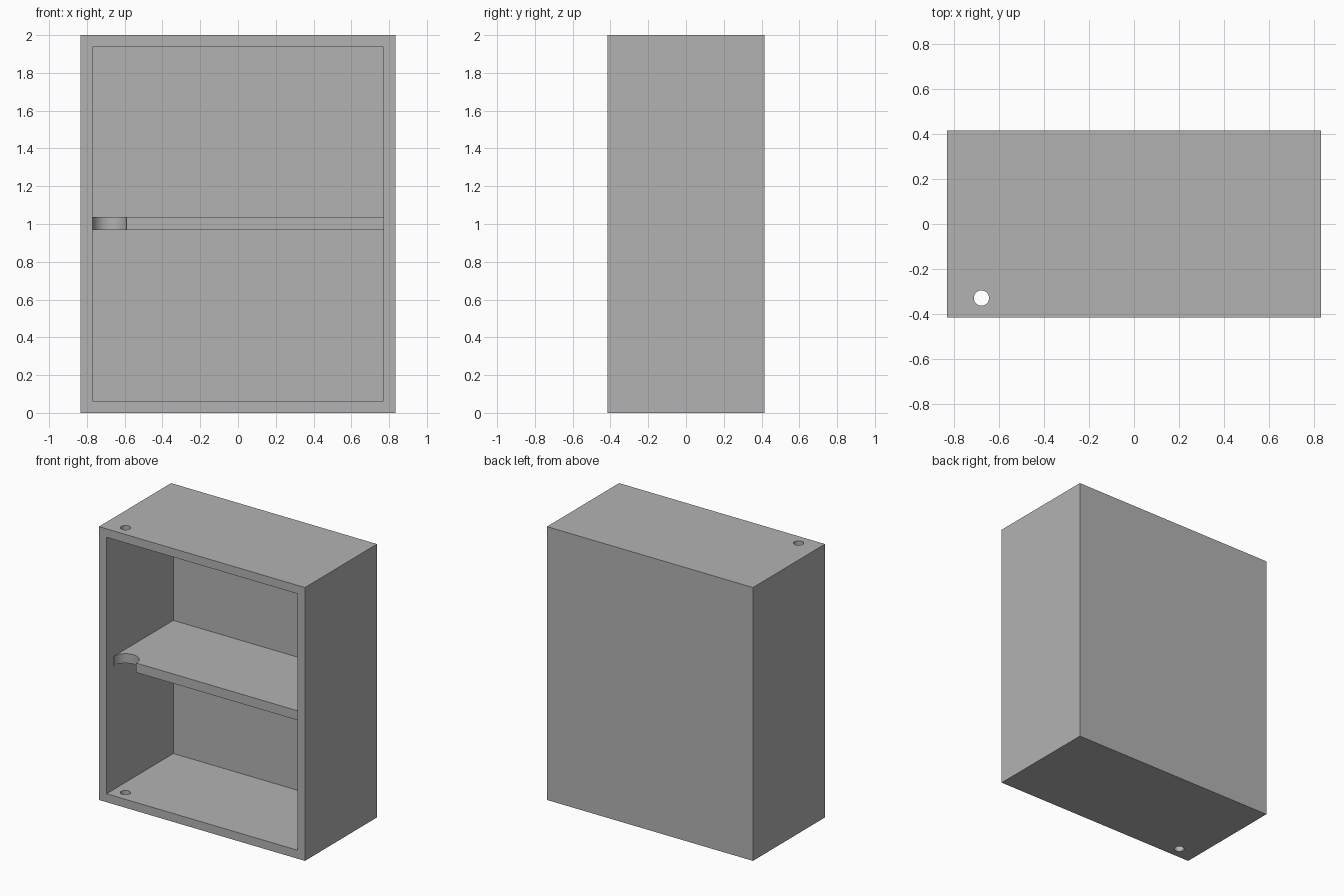
import bpy

default_cube = bpy.data.objects.get("Cube")
if default_cube:
    bpy.data.objects.remove(default_cube, do_unlink=True)

WIDTH, DEPTH, HEIGHT = 1.667, 0.833, 2.0
WALL = 0.062
HOLE = (-0.68, -0.33)        # cable hole position, shared with the shelf notch
SHELF_FRONT = -0.335

grey = bpy.data.materials.new("cabinet grey")
grey.use_nodes = True
colour = (0.45, 0.45, 0.45, 1)
grey.diffuse_color = colour
grey.node_tree.nodes["Principled BSDF"].inputs["Base Color"].default_value = colour


def box(name, low, high):
    """Box between two opposite corners."""
    centre = [(a + b) / 2 for a, b in zip(low, high)]
    bpy.ops.mesh.primitive_cube_add(size=1, location=centre)
    obj = bpy.context.object
    obj.name = name
    obj.scale = [b - a for a, b in zip(low, high)]
    bpy.ops.object.transform_apply(location=True, rotation=False, scale=True)
    obj.data.materials.append(grey)
    return obj


def rod(name, radius):
    """Vertical cylinder through the whole cabinet at the hole position."""
    bpy.ops.mesh.primitive_cylinder_add(
        vertices=48, radius=radius, depth=HEIGHT * 2, location=(*HOLE, HEIGHT / 2))
    obj = bpy.context.object
    obj.name = name
    obj.data.materials.append(grey)
    return obj


def cut(target, cutter):
    """Subtract the cutter from the target and discard it."""
    cutter.hide_render = True
    mod = target.modifiers.new("cut", "BOOLEAN")
    mod.operation = "DIFFERENCE"
    mod.solver = "EXACT"
    mod.object = cutter
    bpy.ops.object.select_all(action="DESELECT")
    target.select_set(True)
    bpy.context.view_layer.objects.active = target
    bpy.ops.object.modifier_apply(modifier=mod.name)
    bpy.data.objects.remove(cutter, do_unlink=True)


x, y = WIDTH / 2, DEPTH / 2
inner = x - WALL

# Hollow case, open at the front, with a cable hole through top and bottom
case = box("cabinet_case", (-x, -y, 0), (x, y, HEIGHT))
cut(case, box("cavity_cutter", (-inner, -y - 0.1, WALL),
              (inner, y - WALL, HEIGHT - WALL)))
cut(case, rod("hole_cutter", 0.034))

# Set-back middle shelf with a rounded cable notch
shelf = box("middle_shelf", (-inner, SHELF_FRONT, 0.967),
            (inner, y - WALL, 1.036))
cut(shelf, rod("notch_cutter", 0.091))

# Smooth the round cuts while keeping the panel edges sharp
for part in (case, shelf):
    bpy.ops.object.select_all(action="DESELECT")
    part.select_set(True)
    bpy.context.view_layer.objects.active = part
    bpy.ops.object.shade_smooth_by_angle()
